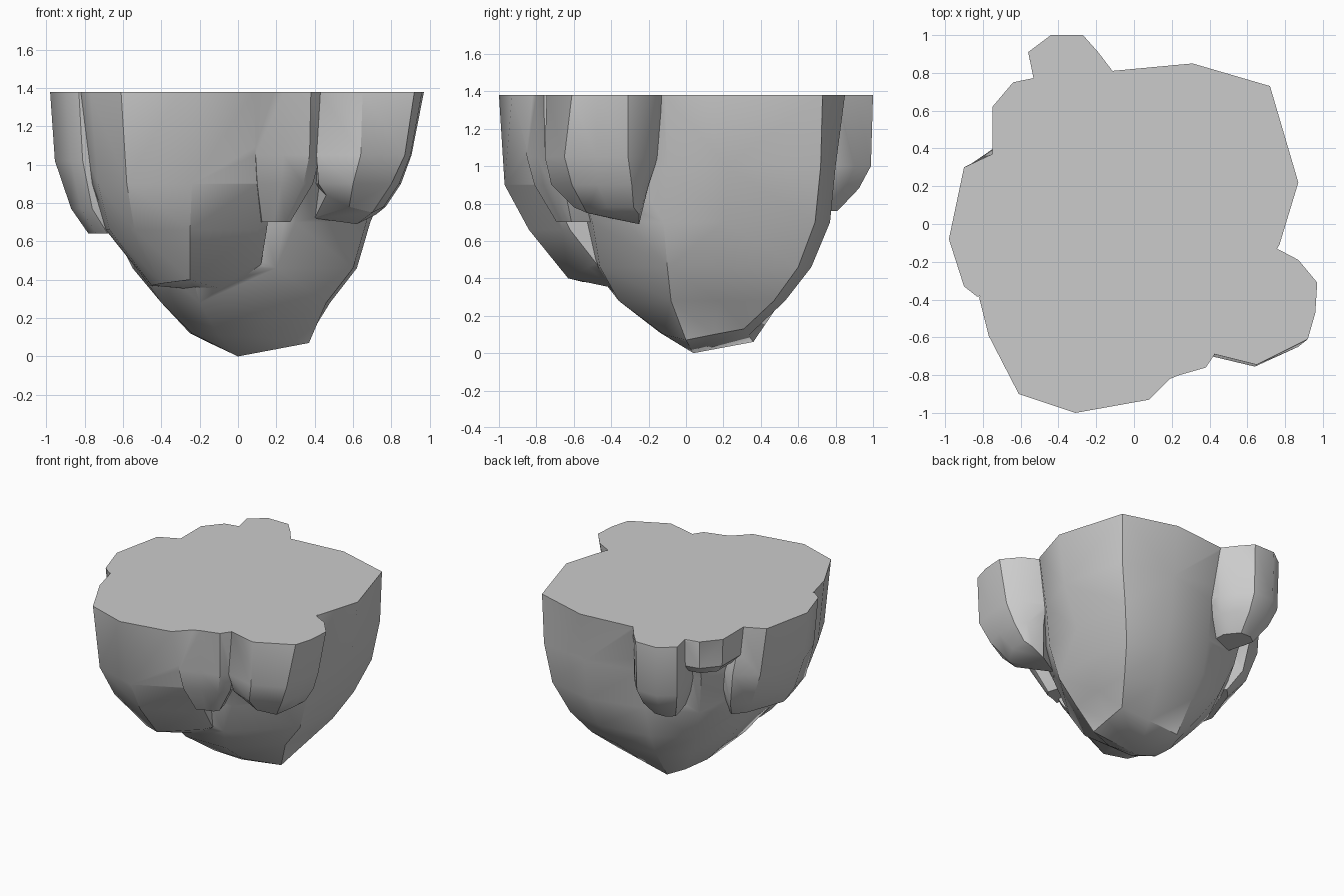
import bpy, bmesh, math

if "Cube" in bpy.data.objects:
    bpy.data.objects.remove(bpy.data.objects["Cube"])

TOP = 1.38


def loft(name, rings, apex=None):
    """Skin a solid through rings of 3D points, listed top to bottom."""
    bm = bmesh.new()
    rings = [[(p[0], p[1], TOP + 0.15) for p in rings[0]]] + rings
    vs = [[bm.verts.new(p) for p in r] for r in rings]
    n = len(vs[0])
    for a, b in zip(vs, vs[1:]):
        for i in range(n):
            j = (i + 1) % n
            bm.faces.new((a[i], a[j], b[j], b[i]))
    bm.faces.new(vs[0])
    if apex:
        tip = bm.verts.new(apex)
        for i in range(n):
            bm.faces.new((vs[-1][i], vs[-1][(i + 1) % n], tip))
    else:
        bm.faces.new(vs[-1])
    bmesh.ops.triangulate(bm, faces=bm.faces[:])
    bmesh.ops.recalc_face_normals(bm, faces=bm.faces[:])
    me = bpy.data.meshes.new(name)
    bm.to_mesh(me)
    bm.free()
    ob = bpy.data.objects.new(name, me)
    bpy.context.collection.objects.link(ob)
    return ob


def flat(z, pts):
    return [(x, y, z) for x, y in pts]


def lump(name, outline, anchor, levels):
    """Boulder whose top outline shrinks toward an anchor at each (z, scale)."""
    ax, ay = anchor
    return loft(name, [[(ax + (x - ax) * s, ay + (y - ay) * s, z) for x, y in outline]
                       for z, s in levels])


# Main tapering body with the chipped foot
rock = loft("rock_body", [
    flat(TOP, [(.87, .22), (.72, .73), (.31, .85), (-.12, .81), (-.58, .7),
               (-.73, .3), (-.76, -.3), (-.3, -.72), (.4, -.68), (.77, -.11)]),
    flat(1.0, [(.82, .22), (.71, .72), (.31, .80), (-.11, .71), (-.53, .57),
               (-.70, .25), (-.74, -.3), (-.3, -.7), (.36, -.6), (.72, -.1)]),
    flat(.70, [(.69, .2), (.66, .69), (.3, .77), (-.12, .67), (-.48, .52),
               (-.66, .2), (-.67, -.3), (-.3, -.6), (.3, -.5), (.67, -.12)]),
    flat(.46, [(.62, .2), (.57, .6), (.28, .67), (-.12, .61), (-.4, .45),
               (-.55, .15), (-.53, -.25), (-.25, -.5), (.2, -.46), (.60, -.1)]),
    flat(.28, [(.48, .18), (.48, .47), (.22, .53), (-.10, .51), (-.30, .36),
               (-.4, .1), (-.4, -.15), (-.2, -.36), (.15, -.36), (.46, -.08)]),
    [(.37, .15, .10), (.37, .31, .13), (.14, .335, .095), (-.09, .36, .06), (-.17, .25, .08),
     (-.25, .1, .12), (-.24, -.05, .12), (-.1, -.14, .11), (.13, -.12, .10), (.37, 0, .07)],
], apex=(0, .04, 0))

# Large bulge at front left
parts = [loft("front_bulge", [
    flat(TOP, [(.2, -.81), (.08, -.93), (-.31, -1), (-.61, -.9),
               (-.77, -.59), (-.82, -.39), (-.6, 0), (.1, -.3)]),
    flat(.90, [(.18, -.74), (.1, -.80), (-.24, -.97), (-.58, -.86),
               (-.73, -.57), (-.76, -.36), (-.6, 0), (.1, -.3)]),
    flat(.66, [(.15, -.62), (.10, -.66), (-.25, -.84), (-.54, -.74),
               (-.67, -.5), (-.69, -.3), (-.5, 0), (.1, -.3)]),
    [(.12, -.48, .48), (.06, -.52, .46), (-.25, -.63, .40), (-.4, -.55, .38),
     (-.45, -.4, .37), (-.46, -.25, .37), (-.3, 0, .35), (-.02, -.3, .33)],
])]

# Small knob between the front bulge and the right boulder
parts.append(lump("front_knob", [(.44, -.67), (.38, -.76), (.24, -.8), (.09, -.86), (.02, -.4), (.33, -.3)],
                  (.15, -.57), [(TOP, 1), (1.05, .97), (.90, .83), (.70, .42)]))

# Right boulder
parts.append(loft("right_boulder", [
    flat(TOP, [(.87, -.19), (.97, -.31), (.96, -.47), (.92, -.61),
               (.65, -.745), (.43, -.69), (.41, -.4), (.7, -.1)]),
    flat(1.05, [(.83, -.22), (.905, -.31), (.90, -.48), (.87, -.65),
                (.64, -.755), (.41, -.70), (.4, -.4), (.68, -.15)]),
    flat(.90, [(.78, -.23), (.85, -.29), (.84, -.47), (.80, -.61),
               (.60, -.72), (.42, -.65), (.4, -.4), (.66, -.2)]),
    [(.72, -.25, .74), (.77, -.28, .78), (.76, -.42, .78), (.70, -.53, .75),
     (.58, -.6, .78), (.46, -.6, .84), (.4, -.4, .72), (.62, -.25, .69)],
]))

# Back boulder
parts.append(lump("back_boulder", [(-.11, .805), (-.19, .91), (-.27, 1), (-.44, 1),
                                   (-.56, .91), (-.53, .76), (-.45, .5), (-.1, .5)],
                  (-.33, .62), [(TOP, 1), (1.0, .97), (.88, .8), (.76, .5)]))

# Left boulder
parts.append(loft("left_boulder", [
    flat(TOP, [(-.74, .375), (-.9, .3), (-.98, -.08), (-.9, -.33), (-.83, -.385), (-.5, -.3), (-.5, .3)]),
    flat(1.02, [(-.70, .43), (-.86, .32), (-.955, -.08), (-.87, -.32), (-.81, -.38), (-.5, -.3), (-.5, .38)]),
    flat(.77, [(-.66, .4), (-.77, .3), (-.87, -.08), (-.82, -.29), (-.76, -.35), (-.5, -.3), (-.5, .3)]),
    flat(.64, [(-.6, .3), (-.67, .22), (-.78, -.08), (-.74, -.25), (-.68, -.3), (-.5, -.2), (-.5, .2)]),
]))

# Shallow corner ledge
parts.append(lump("corner_ledge", [(-.75, .33), (-.75, .62), (-.64, .75), (-.52, .775), (-.4, .5), (-.5, .3)],
                  (-.5, .5), [(TOP, 1), (1.17, .96), (1.1, .7)]))

# Level cutter for the flat top
bpy.ops.mesh.primitive_cube_add(size=4, location=(0, 0, TOP + 2))
cutter = bpy.context.object
cutter.name = "top_cutter"

# Merge everything, then slice the top flat
for ob, op in [(p, 'UNION') for p in parts] + [(cutter, 'DIFFERENCE')]:
    m = rock.modifiers.new("merge", 'BOOLEAN')
    m.object, m.operation, m.solver = ob, op, 'EXACT'
merged = bpy.data.meshes.new_from_object(rock.evaluated_get(bpy.context.evaluated_depsgraph_get()))
rock.modifiers.clear()
rock.data = merged
for ob in parts + [cutter]:
    bpy.data.objects.remove(ob)

bpy.ops.object.select_all(action='DESELECT')
rock.select_set(True)
bpy.context.view_layer.objects.active = rock
bpy.ops.object.shade_smooth_by_angle(angle=math.radians(36))
